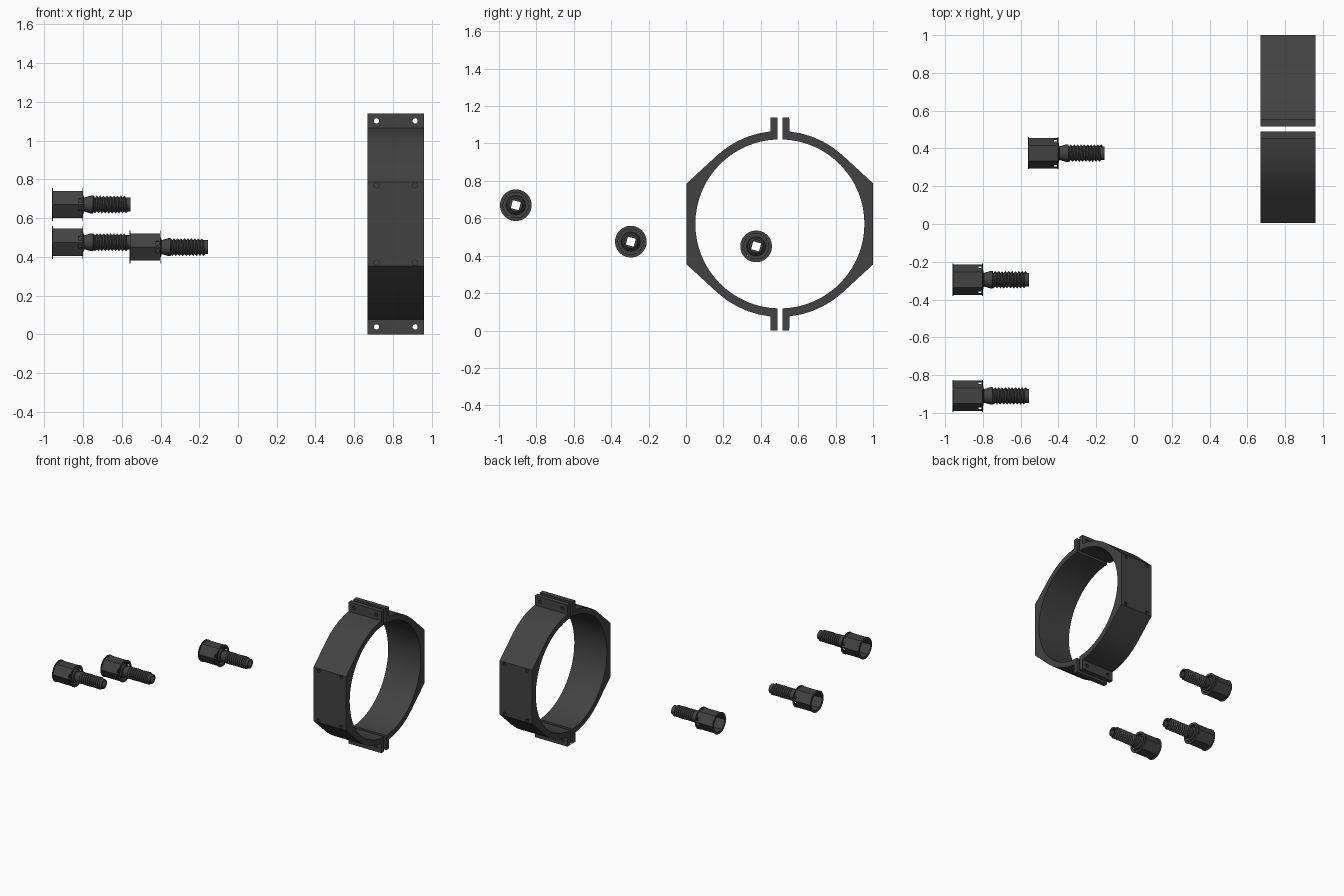
import bpy, bmesh, math
from mathutils import Matrix, Vector

if "Cube" in bpy.data.objects:
    bpy.data.objects.remove(bpy.data.objects["Cube"])

mat = bpy.data.materials.new("dark_grey")
mat.diffuse_color = (0.055, 0.055, 0.055, 1)
mat.use_nodes = True
mat.node_tree.nodes["Principled BSDF"].inputs["Base Color"].default_value = mat.diffuse_color


def finish(name, bm, loc=(0, 0, 0), smooth=True, recalc=True):
    if recalc:
        bmesh.ops.recalc_face_normals(bm, faces=bm.faces[:])
    me = bpy.data.meshes.new(name)
    bm.to_mesh(me)
    bm.free()
    ob = bpy.data.objects.new(name, me)
    bpy.context.collection.objects.link(ob)
    ob.location = loc
    me.materials.append(mat)
    if smooth:
        bpy.ops.object.select_all(action='DESELECT')
        ob.select_set(True)
        bpy.context.view_layer.objects.active = ob
        bpy.ops.object.shade_smooth_by_angle(angle=math.radians(25))
    return ob


def cut(ob, cutter):
    cutter.hide_render = True
    cutter.hide_viewport = True
    cutter.display_type = 'WIRE'
    m = ob.modifiers.new("holes", 'BOOLEAN')
    m.operation = 'DIFFERENCE'
    m.solver = 'EXACT'
    m.object = cutter


def rod(bm, centre, r, depth, axis, sides, turn=0.0):
    rot = Matrix.Rotation(math.pi / 2, 4, 'X' if axis == 'Y' else 'Y')
    bmesh.ops.create_cone(bm, cap_ends=True, segments=sides, radius1=r, radius2=r, depth=depth,
                          matrix=Matrix.Translation(centre) @ rot @ Matrix.Rotation(turn, 4, 'Z'))


def lathe(bm, profile, sides, closed=False):
    # profile of (x, radius) turned around the x axis
    rings = [[bm.verts.new((x, r * math.cos(a), r * math.sin(a)))
              for a in (2 * math.pi * k / sides for k in range(sides))] for x, r in profile]
    pairs = list(zip(rings, rings[1:])) + ([(rings[-1], rings[0])] if closed else [])
    for a, b in pairs:
        for k in range(sides):
            j = (k + 1) % sides
            bm.faces.new((a[k], a[j], b[j], b[k]))
    if not closed:
        bm.faces.new(rings[0])
        bm.faces.new(rings[-1])


# Clamp: two mirrored halves with bolt flanges and flat mounting sides
CY, CZ, X0, X1 = 0.502, 0.57, 0.67, 0.96
HOLES_X = (0.715, 0.915)


def arc(r, a0, a1, n):
    return [(r * math.cos(math.radians(a0 + (a1 - a0) * i / n)),
             r * math.sin(math.radians(a0 + (a1 - a0) * i / n))) for i in range(n + 1)]


upper = [(0.013, 0.57), (0.05, 0.57)] + arc(0.497, 84.2, 47.7, 5) + [(0.498, 0.217)]
profile = upper + [(y, -z) for y, z in reversed(upper)] + arc(0.452, -88.35, 88.35, 32)

for side, s in (("right", 1), ("left", -1)):
    bm = bmesh.new()
    face = bm.faces.new([bm.verts.new((X0, CY + s * y, CZ + z)) for y, z in profile])
    ext = bmesh.ops.extrude_face_region(bm, geom=[face])
    bmesh.ops.translate(bm, vec=(X1 - X0, 0, 0),
                        verts=[v for v in ext["geom"] if isinstance(v, bmesh.types.BMVert)])
    half = finish("clamp_half_" + side, bm)
    bm = bmesh.new()
    for x in HOLES_X:
        for t in (1, -1):
            rod(bm, Vector((x, CY + s * 0.03, CZ + t * 0.532)), 0.014, 0.1, 'Y', 10)
            rod(bm, Vector((x, CY + s * 0.498, CZ + t * 0.2)), 0.014, 0.1, 'Y', 10)
    cut(half, finish("clamp_hole_cutter_" + side, bm, smooth=False))


# Screw parts: hollow hex head, hollow shank, helical thread
def hex_head():
    bm = bmesh.new()
    corners = [Vector((0.081 * math.cos(k * math.pi / 3), 0.081 * math.sin(k * math.pi / 3)))
               for k in range(6)]
    loop, open_cols = [], []
    for k in range(6):
        a, b = corners[k], corners[(k + 1) % 6]
        for f in (0, 0.15, 0.45, 0.55, 0.85):
            # small openings sit beside the two side corners
            if (k in (0, 3) and f == 0.15) or (k in (2, 5) and f == 0.55):
                open_cols.append(len(loop))
            loop.append(a.lerp(b, f))
    rows = [[bm.verts.new((x, p.x, p.y)) for p in loop] for x in (0, 0.137, 0.153, 0.16)]
    n = len(loop)
    for i in range(3):
        for c in range(n):
            if i == 1 and c in open_cols:
                continue
            d = (c + 1) % n
            bm.faces.new((rows[i][c], rows[i][d], rows[i + 1][d], rows[i + 1][c]))
    return bm


def thread():
    bm = bmesh.new()
    n, turns, pitch, start = 20, 10, 0.0178, 0.208
    root, crest = [], []
    for k in range(n * turns + n + 1):
        a, x = 2 * math.pi * k / n, start + pitch * (k / n - 0.5)
        for lst, r, dx in ((root, 0.036, 0), (crest, 0.046, pitch / 2)):
            lst.append(bm.verts.new((min(x + dx, 0.405), r * math.cos(a), r * math.sin(a))))
    for k in range(n * turns):
        bm.faces.new((root[k], root[k + 1], crest[k + 1], crest[k]))
        bm.faces.new((crest[k], crest[k + 1], root[k + 1 + n], root[k + n]))
    loose = [v for v in bm.verts if not v.link_faces]
    bmesh.ops.delete(bm, geom=loose, context='VERTS')
    return bm


for i, loc in enumerate([(-0.96, -0.91, 0.67), (-0.96, -0.295, 0.475), (-0.56, 0.375, 0.45)], 1):
    head = finish(f"screw_{i}_hex_head", hex_head(), loc, smooth=False)
    m = head.modifiers.new("wall", 'SOLIDIFY')
    m.thickness = 0.005
    m.offset = -1

    # thin round rims at both ends of the head
    bm = bmesh.new()
    for x in (0, 0.156):
        lathe(bm, [(x, 0.068), (x, 0.085), (x + 0.004, 0.085), (x + 0.004, 0.068)], 24, closed=True)
    finish(f"screw_{i}_rims", bm, loc)

    # end wall, neck and core in one turned piece with a square bore
    bm = bmesh.new()
    lathe(bm, [(0.12, 0.068), (0.135, 0.068), (0.135, 0.052), (0.162, 0.05), (0.165, 0.036),
               (0.2, 0.046), (0.212, 0.046), (0.214, 0.0365), (0.405, 0.0365)], 20)
    shank = finish(f"screw_{i}_shank", bm, loc)
    bm = bmesh.new()
    rod(bm, Vector((0.26, 0, 0)), 0.031, 0.4, 'X', 4, math.radians(30))
    cut(shank, finish(f"screw_{i}_bore_cutter", bm, loc, smooth=False))

    finish(f"screw_{i}_thread", thread(), loc, smooth=False)
